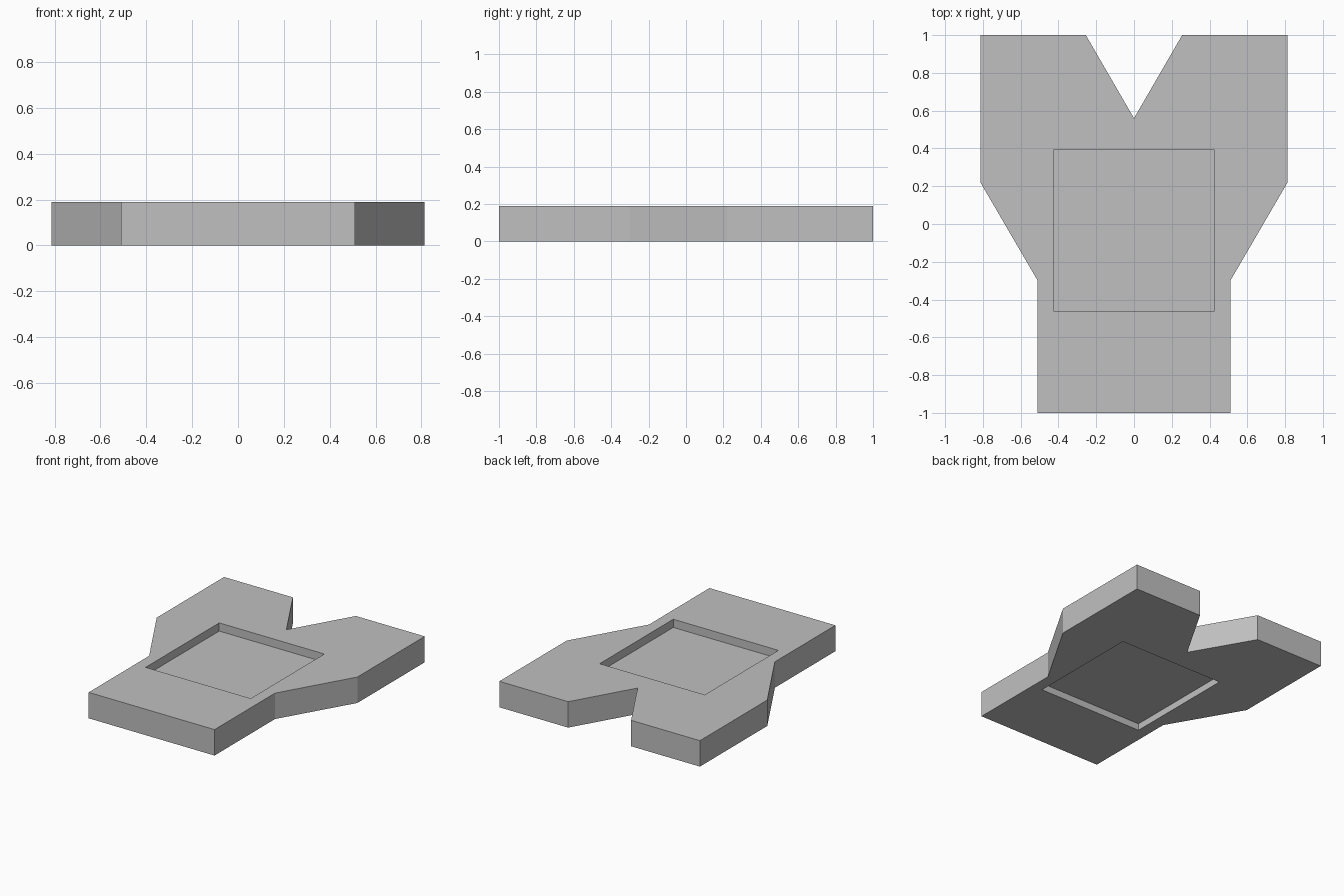
import bpy
import bmesh
from mathutils import Matrix, Vector

cube = bpy.data.objects.get("Cube")
if cube:
    bpy.data.objects.remove(cube, do_unlink=True)

THICKNESS = 0.19
GREY = (0.53, 0.53, 0.53, 1.0)

grey = bpy.data.materials.new("plain grey")
grey.use_nodes = True
grey.diffuse_color = GREY
grey.node_tree.nodes["Principled BSDF"].inputs["Base Color"].default_value = GREY


def add_object(name, bm):
    bmesh.ops.recalc_face_normals(bm, faces=bm.faces)
    mesh = bpy.data.meshes.new(name)
    bm.to_mesh(mesh)
    bm.free()
    mesh.materials.append(grey)
    obj = bpy.data.objects.new(name, mesh)
    bpy.context.collection.objects.link(obj)
    return obj


def extruded_plate(name, outline, height):
    bm = bmesh.new()
    face = bm.faces.new([bm.verts.new((x, y, 0)) for x, y in outline])
    result = bmesh.ops.extrude_face_region(bm, geom=[face], use_keep_orig=True)
    top = [v for v in result["geom"] if isinstance(v, bmesh.types.BMVert)]
    bmesh.ops.translate(bm, verts=top, vec=(0, 0, height))
    return add_object(name, bm)


def cut_recess(target, name, center, size):
    bm = bmesh.new()
    bmesh.ops.create_cube(bm, size=1, matrix=Matrix.LocRotScale(Vector(center), None, Vector(size)))
    cutter = add_object(name, bm)
    cutter.hide_render = True
    cutter.hide_set(True)
    cutter.display_type = 'WIRE'
    mod = target.modifiers.new(name, 'BOOLEAN')
    mod.operation = 'DIFFERENCE'
    mod.solver = 'EXACT'
    mod.object = cutter


# Forked plate: right half of the outline, mirrored across x
half = [(0.51, -1), (0.51, -0.3), (0.813, 0.22), (0.813, 1), (0.255, 1)]
outline = half + [(0, 0.56)] + [(-x, y) for x, y in reversed(half)]
plate = extruded_plate("forked_plate", outline, THICKNESS)

# Square recesses in the top and the underside
for name, z, depth in (("top_recess_cutter", THICKNESS, 0.06),
                       ("bottom_recess_cutter", 0, 0.05)):
    cut_recess(plate, name, (0, -0.035, z), (0.852, 0.852, depth * 2))
